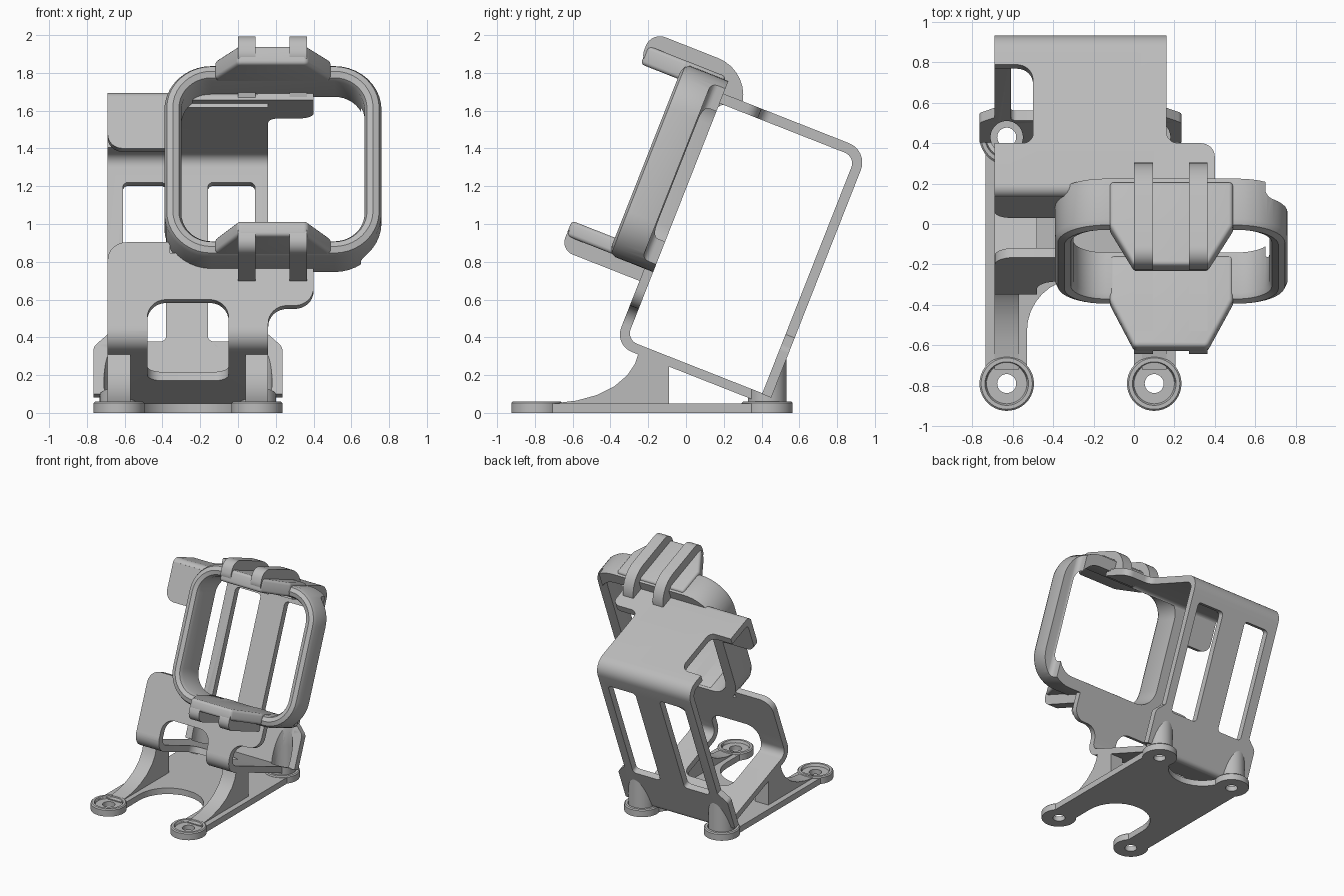
import bpy, bmesh, math
from mathutils import Matrix, Vector

if "Cube" in bpy.data.objects:
    bpy.data.objects.remove(bpy.data.objects["Cube"])

grey = bpy.data.materials.new("light_grey_plastic")
grey.use_nodes = True
COLOR = (0.5, 0.5, 0.5, 1)
grey.diffuse_color = COLOR
grey.node_tree.nodes["Principled BSDF"].inputs["Base Color"].default_value = COLOR

TILT = Matrix.Rotation(math.radians(-21.5), 4, 'X')   # leaning cage frame
LEVEL = Matrix.Identity(4)
XMIN, XMAX = -0.69, 0.16
FEET_X = (-0.63, 0.10)
FRONT_Y, BACK_Y = -0.79, 0.43


def rounded(points, segs=8):
    """Outline whose corners (a, b, radius) are replaced with arcs."""
    out = []
    n = len(points)
    for i, p in enumerate(points):
        c = Vector(p[:2])
        if len(p) < 3:
            out.append(c)
            continue
        d1 = (Vector(points[i - 1][:2]) - c).normalized()
        d2 = (Vector(points[(i + 1) % n][:2]) - c).normalized()
        half = d1.angle(d2) / 2
        start = c + d1 * p[2] / math.tan(half)
        end = c + d2 * p[2] / math.tan(half)
        mid = c + (d1 + d2).normalized() * p[2] / math.sin(half)
        a, b = start - mid, end - mid
        sweep = a.angle(b)
        for k in range(segs + 1):
            t = k / segs
            out.append(mid + (a * math.sin((1 - t) * sweep) + b * math.sin(t * sweep)) / math.sin(sweep))
    return out


def rect(a0, a1, b0, b1, r=None):
    pts = [(a0, b0), (a1, b0), (a1, b1), (a0, b1)]
    return [p + (r,) for p in pts] if r else pts


def finish(name, bm, matrix):
    bmesh.ops.recalc_face_normals(bm, faces=bm.faces)
    bm.transform(matrix)
    mesh = bpy.data.meshes.new(name)
    bm.to_mesh(mesh)
    bm.free()
    mesh.materials.append(grey)
    ob = bpy.data.objects.new(name, mesh)
    bpy.context.collection.objects.link(ob)
    return ob


def prism(name, axis, points, lo, hi, matrix=TILT):
    """Extrude an outline along one axis (the outline uses the other two in order)."""
    put = {'x': lambda p, h: (h, p[0], p[1]),
           'y': lambda p, h: (p[0], h, p[1]),
           'z': lambda p, h: (p[0], p[1], h)}[axis]
    bm = bmesh.new()
    outline = rounded(points)
    face = bm.faces.new([bm.verts.new(put(p, lo)) for p in outline])
    ext = bmesh.ops.extrude_face_region(bm, geom=[face])
    shift = Vector(put((0, 0), hi - lo))
    bmesh.ops.translate(bm, vec=shift, verts=[v for v in ext["geom"] if isinstance(v, bmesh.types.BMVert)])
    return finish(name, bm, matrix)


def loft(name, loops, matrix):
    """Closed skin through loops of equal length, joined end to end."""
    bm = bmesh.new()
    rings = [[bm.verts.new(p) for p in loop] for loop in loops]
    for i, ring in enumerate(rings):
        prev = rings[i - 1]
        for j in range(len(ring)):
            bm.faces.new((prev[j - 1], prev[j], ring[j], ring[j - 1]))
    return finish(name, bm, matrix)


def circle(x, y, r, n=40):
    return [(x + r * math.cos(2 * math.pi * k / n), y + r * math.sin(2 * math.pi * k / n)) for k in range(n)]


def cut(ob, *cutters):
    bpy.context.view_layer.objects.active = ob
    for c in cutters:
        mod = ob.modifiers.new("cut", 'BOOLEAN')
        mod.operation, mod.solver, mod.object = 'DIFFERENCE', 'EXACT', c
        bpy.ops.object.modifier_apply(modifier=mod.name)


# Cutters shared by several parts
cage_void = prism("cut_void", 'x', [(-0.435, 0.245, 0.06), (0.338, 0.245), (0.338, 1.59, 0.06), (-0.435, 1.59, 0.03)], -1, 1)
front_void = prism("cut_front", 'y', rect(-1, 1, 0.4, 1.59), -0.6, -0.434)
window = prism("cut_window", 'y', rect(-0.48, -0.05, 0.0, 0.454, 0.1), -0.7, -0.4)
floor_window = prism("cut_floor", 'z', rect(-0.48, -0.05, -0.7, 0.03, 0.08), 0.1, 0.33)
slots = [prism("cut_slot", 'y', rect(a, b, 0.54, 1.445, 0.03), 0.25, 0.5) for a, b in ((-0.61, -0.38), (-0.16, 0.09))]
notch = prism("cut_notch", 'z', [(-0.8, -0.218), (-0.5, -0.218, 0.05), (-0.5, 0.2, 0.08), (-0.8, 0.2)], 1.52, 1.75)
wells = [prism("cut_well", 'z', circle(x, BACK_Y, 0.08), -0.1, 0.5, LEVEL) for x in FEET_X]
helpers = [cage_void, front_void, window, floor_window, notch] + slots + wells

# Leaning cage: floor, back and roof
cage = prism("cage", 'x', [(-0.485, 0.195, 0.1), (0.39, 0.195, 0.04), (0.39, 1.645, 0.11), (-0.485, 1.645, 0.05)], XMIN, XMAX)
cut(cage, cage_void, front_void, window, floor_window, notch, *slots, *wells)

back_flare = prism("back_flare", 'y', [(-0.765, 0.24), (0.235, 0.24), (0.235, 0.51, 0.05), (XMAX, 0.58),
                                       (XMIN, 0.58), (-0.765, 0.51, 0.05)], 0.338, 0.39)
cut(back_flare, *slots, *wells)

roof_wing = prism("roof_wing", 'z', [(0.1, -0.485), (0.4, -0.485), (0.4, -0.218, 0.07), (XMAX, -0.218, 0.06),
                                     (XMAX, -0.13), (0.1, -0.13)], 1.59, 1.645)

# Front panels
lower_panel = prism("lower_front_panel", 'y', [(XMIN, 0.3), (XMAX, 0.3), (XMAX, 0.42, 0.1), (0.4, 0.42, 0.1),
                                               (0.4, 0.72), (-0.36, 0.72), (-0.36, 0.78), (XMIN, 0.78, 0.1)], -0.485, -0.435)
cut(lower_panel, window)
upper_tab = prism("upper_front_tab", 'y', [(XMIN, 1.61), (XMIN, 1.314, 0.08), (-0.31, 1.314), (-0.31, 1.61)], -0.485, -0.435)

# Rounded camera ring with a soft front lip
section = [(0, -0.435), (0, -0.65), (0.013, -0.677), (0.045, -0.69), (0.077, -0.677), (0.09, -0.65), (0.09, -0.435)]
loops = [[(p.x, depth, p.y) for p in rounded(rect(-0.39 + d, 0.76 - d, 0.63 + d, 1.717 - d, 0.25 - d), 10)]
         for d, depth in section]
camera_ring = loft("camera_ring", loops, TILT)
ring_trim = prism("cut_ring", 'z', [(0.65, -0.515, 0.04), (1, -0.515), (1, -0.3), (0.65, -0.3)], 0, 2)
cut(camera_ring, ring_trim)
helpers.append(ring_trim)


# Hinge clamps above and below the ring
def clamp(label, tip, back, base_v, ridge):
    outline = [(-0.12, back), (-0.12, -0.69, 0.04), (0.0, tip, 0.03), (0.365, tip, 0.03), (0.49, -0.69, 0.04), (0.49, back)]
    base = prism(label + "_clamp_base", 'z', outline, *base_v)
    bpy.context.view_layer.objects.active = base
    bev = base.modifiers.new("soft", 'BEVEL')
    bev.width, bev.segments, bev.limit_method = 0.02, 3, 'ANGLE'
    bev.angle_limit = math.radians(50)
    bpy.ops.object.modifier_apply(modifier=bev.name)
    for side, x in (("right", 0.0), ("left", 0.272)):
        prism(label + "_clamp_prong_" + side, 'x', ridge, x, x + 0.093)


clamp("upper", -0.9, -0.455, (1.63, 1.735),
      [(-0.91, 1.635, 0.07), (-0.91, 1.81, 0.08), (-0.32, 1.81, 0.21), (-0.32, 1.595), (-0.48, 1.595), (-0.5, 1.635)])
clamp("lower", -0.935, -0.45, (0.64, 0.725),
      [(-0.935, 0.56, 0.07), (-0.935, 0.725, 0.08), (-0.45, 0.725), (-0.45, 0.56)])

# Base plate with a curved cut between each pair of legs
base_plate = prism("base_plate", 'z', rect(-0.735, 0.205, FRONT_Y, BACK_Y), 0, 0.05, LEVEL)
mid = sum(FEET_X) / 2
bays = [prism("cut_bay", 'z', [(mid - 0.265, end), (mid + 0.265, end), (mid + 0.265, apex, 0.26), (mid - 0.265, apex, 0.26)],
              -0.1, 0.2, LEVEL) for end, apex in ((-1, -0.27), (0.8, 0.25))]
bores = [prism("cut_bore", 'z', circle(x, y, 0.102), -0.1, 0.2, LEVEL) for x in FEET_X for y in (FRONT_Y, BACK_Y)]
cut(base_plate, *bays, *bores)
helpers += bays + bores

# Washer feet, rear screw towers and front gussets
washer = [(0.047, 0), (0.135, 0), (0.135, 0.052), (0.127, 0.06), (0.108, 0.06), (0.1, 0.04), (0.047, 0.04)]
for side, x in zip(("right", "left"), FEET_X):
    for end, y in (("front", FRONT_Y), ("back", BACK_Y)):
        loft(f"{end}_{side}_foot", [[(a, b, z) for a, b in circle(x, y, r)] for r, z in washer], LEVEL)
    tower = prism(f"{side}_screw_tower", 'z', circle(x, BACK_Y, 0.102), 0.03, 0.34, LEVEL)
    cut(tower, cage_void, *wells)
    inner = x - 0.06
    prism(f"{side}_gusset", 'x', [(-0.72, 0.04), (-0.09, 0.04), (-0.09, 0.25), (-0.25, 0.32), (-0.27, 0.26), (-0.31, 0.2),
                                  (-0.38, 0.14), (-0.47, 0.095), (-0.58, 0.065), (-0.72, 0.048)], inner, inner + 0.12, LEVEL)

for h in helpers:
    bpy.data.objects.remove(h)

# Smooth curved walls, crisp edges
bpy.ops.object.select_all(action='DESELECT')
for ob in bpy.context.collection.objects:
    if ob.type == 'MESH':
        ob.select_set(True)
        bpy.context.view_layer.objects.active = ob
bpy.ops.object.shade_smooth_by_angle(angle=math.radians(35))
